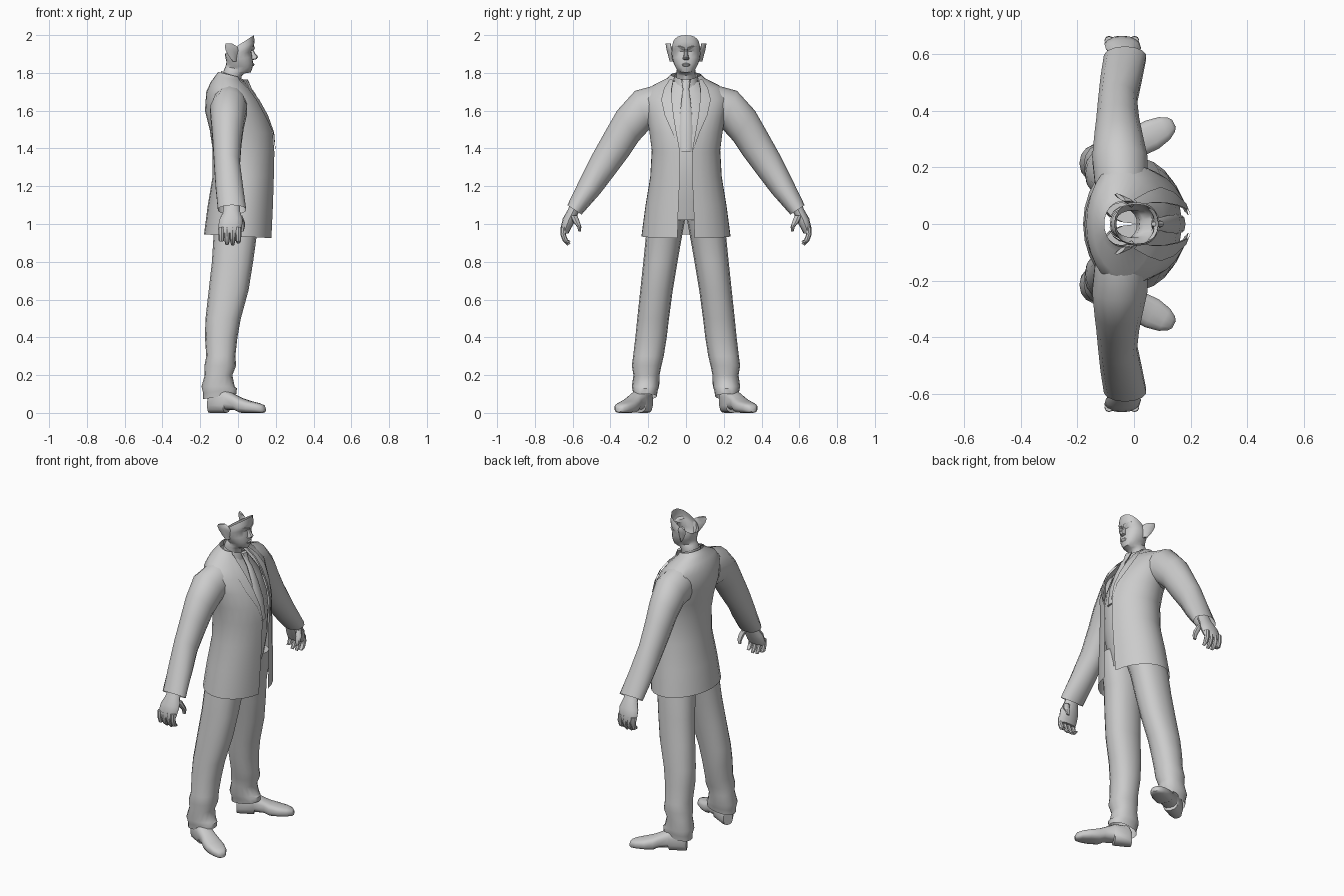
import bpy, bmesh, math
from mathutils import Vector as V

grey = bpy.data.materials.new("light grey")
grey.diffuse_color = (0.6, 0.6, 0.6, 1)


def ring(a, b, w, n=16, t0=0.0, t1=2 * math.pi, p=1.0, floor=None):
    """Oval section: a to b is one diameter, w the other half-width."""
    a, b, w = V(a), V(b), V(w)
    full = abs(t1 - t0 - 2 * math.pi) < 1e-6
    pts = []
    for i in range(n):
        t = t0 + (t1 - t0) * i / (n if full else n - 1)
        c, s = math.cos(t), math.sin(t)
        c = math.copysign(abs(c) ** p, c)
        s = math.copysign(abs(s) ** p, s)
        q = (a + b) / 2 + (b - a) / 2 * c + w * s
        if floor is not None:
            q.z = max(q.z, floor)
        pts.append(q)
    return pts


def loft(name, rings, closed=True, cap0=False, cap1=False, mirror=False, angle=40):
    """Skin a list of rings, optionally mirrored to the other side."""
    bm = bmesh.new()
    vs = [[bm.verts.new(q) for q in r] for r in rings]
    n = len(vs[0])
    for r, s in zip(vs, vs[1:]):
        for i in range(n if closed else n - 1):
            j = (i + 1) % n
            bm.faces.new((r[i], r[j], s[j], s[i]))
    if cap0:
        bm.faces.new(vs[0])
    if cap1:
        bm.faces.new(vs[-1])
    bmesh.ops.recalc_face_normals(bm, faces=bm.faces)
    me = bpy.data.meshes.new(name)
    bm.to_mesh(me)
    bm.free()
    me.materials.append(grey)
    ob = bpy.data.objects.new(name, me)
    bpy.context.collection.objects.link(ob)
    if mirror:
        ob.modifiers.new("Mirror", "MIRROR").use_axis = (False, True, False)
        ob.modifiers["Mirror"].use_mirror_merge = False
    bpy.ops.object.select_all(action="DESELECT")
    bpy.context.view_layer.objects.active = ob
    ob.select_set(True)
    bpy.ops.object.shade_smooth_by_angle(angle=math.radians(angle))
    return ob


# Jacket: back x, back z, front x, front z, half width, half opening
JACKET = [(-.18, .945, .18, .925, .237, .045), (-.16, 1.1, .188, 1.1, .215, .04),
          (-.135, 1.25, .192, 1.25, .19, .032), (-.135, 1.4, .195, 1.38, .182, .032),
          (-.15, 1.5, .19, 1.48, .195, .05), (-.175, 1.6, .16, 1.57, .21, .065),
          (-.168, 1.7, .115, 1.65, .225, .074), (-.145, 1.75, .07, 1.71, .18, .075),
          (-.12, 1.785, .03, 1.755, .10, .066), (-.105, 1.805, .02, 1.775, .08, .06)]


def jacket_ring(k):
    xb, zb, xf, zf, hw, gap = k
    g = math.asin(gap / hw)
    return ring((xb, 0, zb), (xf, 0, zf), (0, hw, 0), 25, g, 2 * math.pi - g)


loft("jacket", [jacket_ring(k) for k in JACKET], closed=False)

# Lapels: thin folded strips along the opening
lapels = []
for i, k in enumerate(JACKET[3:9]):
    xb, zb, xf, zf, hw, gap = k
    g = math.asin(gap / hw)
    wide = (.02, .12, .25, .28, .26, .3)[i]
    lapels.append(ring((xb, 0, zb), (xf + .007, 0, zf + .005), (0, hw + .002, 0), 4, g, g + wide))
loft("lapel", lapels, closed=False, mirror=True)

# Shirt body behind the opening
loft("shirt", [ring((-.11, 0, z), (xf, 0, z - d), (0, w, 0)) for z, xf, w, d in
               [(1.02, .115, .15, 0), (1.12, .14, .16, 0), (1.25, .165, .165, 0), (1.4, .172, .165, 0),
                (1.52, .155, .17, .02), (1.64, .11, .16, .03), (1.72, .05, .12, .03), (1.77, .02, .075, .02)]],
     cap0=False)

# Shirt collar
loft("shirt_collar", [ring((-.09, 0, 1.77), (.035, 0, 1.72), (0, .066, 0)),
                      ring((-.09, 0, 1.81), (.03, 0, 1.765), (0, .06, 0))])

# Tie knot and blade
loft("tie", [ring((x - .012, 0, z), (x + .012, 0, z), (0, w, 0), 8) for x, z, w in
             [(.04, 1.765, .026), (.062, 1.715, .016), (.08, 1.69, .02), (.118, 1.6, .03),
              (.152, 1.5, .034), (.17, 1.38, .03)]], cap0=True, cap1=True)

# Sleeves: inner y z, outer y z, back x, front x
SLEEVE = [(.12, 1.50, .16, 1.735, -.14, .05), (.195, 1.50, .27, 1.705, -.15, .05),
          (.25, 1.44, .365, 1.60, -.142, .032), (.30, 1.365, .425, 1.495, -.135, .02),
          (.375, 1.265, .495, 1.37, -.128, .012), (.455, 1.16, .565, 1.23, -.12, .028),
          (.553, 1.05, .628, 1.10, -.108, .045)]


def limb(name, rows, n=14, **kw):
    loft(name, [ring(((xa + xb) / 2, yi, zi), ((xa + xb) / 2, yo, zo), ((xb - xa) / 2, 0, 0), n)
                for yi, zi, yo, zo, xa, xb in rows], mirror=True, **kw)


limb("sleeve", SLEEVE, cap0=True)

# Hands: palm, four curled fingers and a thumb
limb("palm", [(.555, 1.09, .605, 1.12, -.075, .01), (.573, 1.05, .626, 1.075, -.08, .012),
              (.59, 1.01, .652, 1.03, -.1, .025), (.612, .97, .665, .975, -.105, .02),
              (.622, .95, .662, .952, -.1, .01)], 12, cap0=True, cap1=True)
for i, tip in enumerate((.9, .89, .892, .91)):
    x = .002 - .03 * i
    limb("finger_%d" % (i + 1), [(.63, .985, .663, .985, x - .016, x + .016),
                                 (.636, .945, .665, .945, x - .016, x + .016),
                                 (.625, .915, .652, .908, x - .014, x + .014),
                                 (.612, tip + .006, .628, tip - .004, x - .009, x + .009)],
         8, cap0=True, cap1=True)
limb("thumb", [(.575, 1.045, .615, 1.045, -.015, .022), (.562, 1.01, .598, 1.01, .0, .036),
               (.554, .985, .576, .985, .005, .036), (.556, .96, .57, .96, .01, .03)],
     8, cap0=True, cap1=True)

# Trouser legs: z, inner y, outer y, back x, front x
LEG = [(1.13, -.0, .17, -.11, .14), (1.04, .002, .195, -.125, .13), (.93, .022, .213, -.13, .098),
       (.8, .045, .226, -.138, .08), (.65, .07, .242, -.155, .056), (.5, .09, .258, -.172, .015),
       (.4, .102, .268, -.175, -.003), (.3, .118, .28, -.168, -.014), (.25, .13, .287, -.178, -.01),
       (.2, .14, .278, -.176, -.03), (.14, .142, .287, -.193, -.018), (.115, .15, .282, -.184, -.006),
       (.085, .155, .278, -.184, -.008)]
loft("trouser_leg", [ring((xa, (yi + yo) / 2, z - .012 if z < .13 else z),
                          (xb, (yi + yo) / 2, z + .015 if z < .13 else z), (0, (yo - yi) / 2, 0), p=.9)
                     for z, yi, yo, xa, xb in LEG], cap0=True, mirror=True)

# Shoes: distance from heel, bottom z, top z, half width
d, side = V((.888, .46, 0)), V((-.46, .888, 0))
SHOE = [(0, 0, .085, .03), (.02, 0, .12, .045), (.10, 0, .12, .047), (.105, .016, .118, .046),
        (.16, .014, .092, .048), (.19, 0, .078, .054), (.24, 0, .063, .056), (.29, 0, .052, .045),
        (.318, 0, .042, .028), (.328, .005, .028, .014)]
loft("shoe", [ring(V((-.15, .205, lo)) + d * s, V((-.15, .205, hi)) + d * s, side * w, 14, p=.72)
              for s, lo, hi, w in SHOE], cap0=True, cap1=True, mirror=True)

# Head: open shell with a sloping upper rim; back x z, front x z, half width
HEAD = [(-.085, 1.75, .01, 1.73, .052), (-.08, 1.80, .02, 1.785, .05), (-.07, 1.825, .035, 1.797, .05),
        (-.066, 1.835, .068, 1.803, .048), (-.063, 1.845, .076, 1.825, .058), (-.062, 1.855, .08, 1.85, .066),
        (-.062, 1.862, .076, 1.885, .073), (-.064, 1.87, .07, 1.915, .075), (-.066, 1.88, .084, 1.935, .077),
        (-.068, 1.89, .087, 1.965, .077), (-.07, 1.90, .085, 2.0, .07)]
loft("head", [ring((xb, 0, zb), (xf, 0, zf), (0, w, 0), 20, p=.88) for xb, zb, xf, zf, w in HEAD])

# Nose, brows and lips
loft("nose", [ring((.06, 0, z), (x, 0, z), (0, w, 0), 8) for z, x, w in
              [(1.925, .08, .008), (1.905, .09, .01), (1.885, .107, .014), (1.873, .098, .018), (1.868, .078, .012)]],
     cap0=True, cap1=True)
loft("lips", [ring((.06, 0, z), (x, 0, z), (0, w, 0), 8) for z, x, w in
              [(1.853, .078, .014), (1.846, .088, .022), (1.838, .084, .022), (1.832, .076, .014)]],
     cap0=True, cap1=True)
loft("brow", [ring((x - .012, y, z - .006), (x + .006, y, z + .006), (0, 0, .006), 6) for x, y, z in
              [(.084, .008, 1.926), (.08, .03, 1.934), (.062, .055, 1.936)]],
     cap0=True, cap1=True, mirror=True)

# Ears: flared outward and back
loft("ear", [ring((xb, y + .012, z), (xf, y - .012, z), (0, .008, 0), 8) for z, xb, xf, y in
             [(1.86, -.03, -.005, .072), (1.89, -.05, .0, .08), (1.92, -.065, .002, .088),
              (1.94, -.07, -.005, .092), (1.955, -.065, -.03, .094)]],
     cap0=True, cap1=True, mirror=True)
